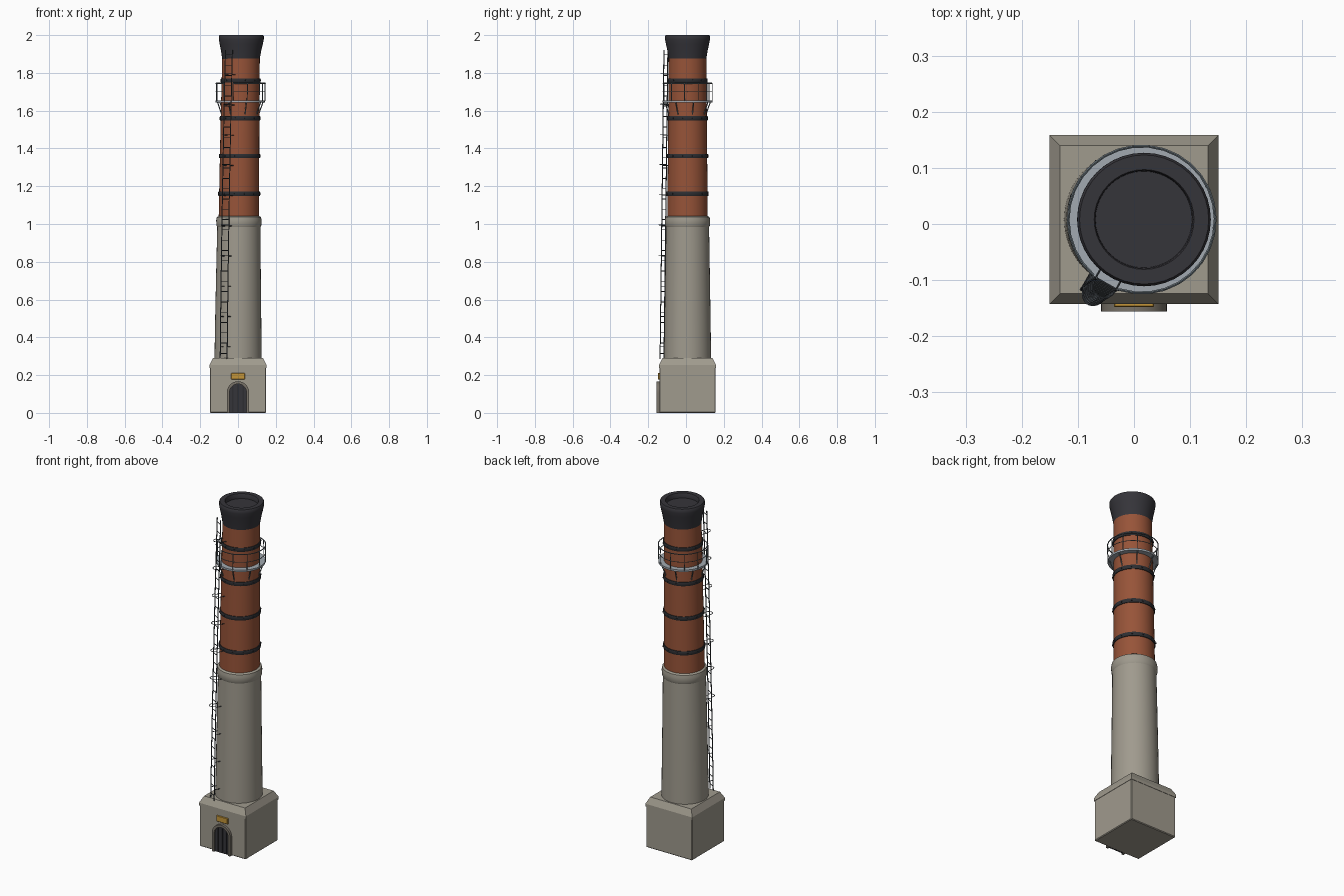
import bpy, bmesh, math
from mathutils import Vector, Matrix

if "Cube" in bpy.data.objects:
    bpy.data.objects.remove(bpy.data.objects["Cube"])

CY = 0.008                      # depth of the chimney axis


def material(name, r, g, b):
    m = bpy.data.materials.new(name)
    m.diffuse_color = (r, g, b, 1)
    m.use_nodes = True
    m.node_tree.nodes["Principled BSDF"].inputs["Base Color"].default_value = m.diffuse_color
    return m


CONCRETE = material("concrete", 0.35, 0.325, 0.27)
TRIM = material("door surround stone", 0.19, 0.17, 0.14)
BRICK = material("red brick", 0.31, 0.088, 0.04)
SOOT = material("sooty cap", 0.036, 0.035, 0.042)
IRON = material("black iron", 0.026, 0.027, 0.031)
GRATING = material("pale steel", 0.36, 0.40, 0.44)
RAILING = material("grey steel", 0.13, 0.16, 0.18)
LADDER = material("dark steel", 0.06, 0.07, 0.08)
BRASS = material("brass", 0.55, 0.30, 0.04)


def lean(z):
    """Sideways drift of the axis: the stack bends slightly towards +x."""
    return 0.0045 * z * z


def shaft_r(z):
    """Radius of the brick shaft at a height."""
    return 0.107 - (z - 1.04) * 0.009


def polar(deg, r, z):
    a = math.radians(deg)
    return Vector((lean(z) + r * math.cos(a), CY + r * math.sin(a), z))


def finish(name, bm, mat, smooth=True):
    bmesh.ops.recalc_face_normals(bm, faces=bm.faces)
    me = bpy.data.meshes.new(name)
    bm.to_mesh(me)
    bm.free()
    me.materials.append(mat)
    ob = bpy.data.objects.new(name, me)
    bpy.context.collection.objects.link(ob)
    if smooth:
        bpy.ops.object.select_all(action='DESELECT')
        ob.select_set(True)
        bpy.context.view_layer.objects.active = ob
        bpy.ops.object.shade_smooth_by_angle(angle=math.radians(35))
    return ob


def lathe(name, profile, mat, segs=40, closed=False):
    """Spin (radius, height) points around the leaning axis."""
    bm = bmesh.new()
    rings = [[bm.verts.new(polar(360 * i / segs, r, z)) for i in range(segs)]
             for r, z in profile]
    pairs = list(zip(rings, rings[1:])) + ([(rings[-1], rings[0])] if closed else [])
    for a, b in pairs:
        for i in range(segs):
            j = (i + 1) % segs
            bm.faces.new((a[i], a[j], b[j], b[i]))
    if not closed:
        bm.faces.new(rings[0])
        bm.faces.new(rings[-1])
    return finish(name, bm, mat)


def rod(bm, a, b, r, sides=6):
    d = b - a
    m = Matrix.Translation((a + b) / 2) @ d.to_track_quat('Z', 'Y').to_matrix().to_4x4()
    bmesh.ops.create_cone(bm, cap_ends=True, segments=sides, radius1=r, radius2=r,
                          depth=d.length, matrix=m)


def path(bm, pts, r, sides=6):
    for a, b in zip(pts, pts[1:]):
        rod(bm, a, b, r, sides)


def box(name, lo, hi, mat, bevel=0.0):
    bm = bmesh.new()
    lo, hi = Vector(lo), Vector(hi)
    s = hi - lo
    bmesh.ops.create_cube(bm, size=1, matrix=Matrix.Translation((lo + hi) / 2)
                          @ Matrix.Diagonal((s.x, s.y, s.z, 1)))
    if bevel:
        bmesh.ops.bevel(bm, geom=bm.edges[:], offset=bevel, segments=1, affect='EDGES')
    return finish(name, bm, mat, False)


def arch(w, spring, n=14):
    """Outline of a round-topped opening, as (x, z)."""
    return ([(w, 0.0)] + [(w * math.cos(math.pi * i / n), spring + w * math.sin(math.pi * i / n))
                          for i in range(n + 1)] + [(-w, 0.0)])


# Square base block with a sloped top
box("base_block", (-0.149, CY - 0.149, 0), (0.149, CY + 0.149, 0.243), CONCRETE, 0.004)
bm = bmesh.new()
rings = []
for h, z in ((0.151, 0.237), (0.151, 0.253), (0.132, 0.29)):
    rings.append([bm.verts.new((sx * h, CY + sy * h, z))
                  for sx, sy in ((-1, -1), (1, -1), (1, 1), (-1, 1))])
for a, b in zip(rings, rings[1:]):
    for i in range(4):
        bm.faces.new((a[i], a[(i + 1) % 4], b[(i + 1) % 4], b[i]))
bm.faces.new(rings[0])
bm.faces.new(rings[-1])
finish("base_sloped_top", bm, CONCRETE, False)

# Concrete shaft, collar, brick shaft and flared cap
lathe("concrete_shaft", [(0.125, 0.285), (0.122, 0.5), (0.118, 0.75), (0.114, 1.0)], CONCRETE)
lathe("concrete_collar", [(0.112, 0.98), (0.119, 0.993), (0.120, 1.02), (0.117, 1.036),
                          (0.106, 1.043)], CONCRETE)
lathe("brick_shaft", [(shaft_r(z), z) for z in (1.03, 1.25, 1.45, 1.65, 1.89)], BRICK)
lathe("flared_cap", [(0.099, 1.872), (0.102, 1.89), (0.107, 1.92), (0.114, 1.952),
                     (0.119, 1.978), (0.119, 1.994), (0.115, 2.0), (0.089, 2.0),
                     (0.087, 1.997), (0.086, 1.972)], SOOT)

# Iron bands with bolts
bm = bmesh.new()
for z in (1.16, 1.36, 1.56, 1.76):
    r = shaft_r(z)
    lathe("iron_band", [(r - 0.003, z - 0.011), (r + 0.004, z - 0.011), (r + 0.006, z - 0.006),
                        (r + 0.006, z + 0.006), (r + 0.004, z + 0.011), (r - 0.003, z + 0.011)],
          IRON)
    for i in range(12):
        rod(bm, polar(i * 30 + 15, r + 0.004, z), polar(i * 30 + 15, r + 0.009, z), 0.004)
finish("band_bolts", bm, IRON)

# Walkway ring with kick edge
lathe("walkway", [(0.098, 1.644), (0.132, 1.644), (0.132, 1.655), (0.098, 1.655)],
      GRATING, 24, closed=True)

# Handrails, posts and braces, open at the ladder
LAD = -119.5
arc = [LAD + 12 + 336 * i / 28 for i in range(29)]
bm = bmesh.new()
for z, r in ((1.745, 0.0028), (1.70, 0.002)):
    path(bm, [polar(a, 0.131, z) for a in arc], r)
for i in range(11):
    a = arc[0] + 336 * i / 10
    rod(bm, polar(a, 0.131, 1.65), polar(a, 0.131, 1.746), 0.0025)
finish("walkway_railing", bm, RAILING)
bm = bmesh.new()
for i in range(8):
    a = i * 45 + 15
    rod(bm, polar(a, 0.125, 1.646), polar(a, 0.101, 1.58), 0.003)
finish("walkway_braces", bm, RAILING)

# Ladder: two rails, rungs, wall stays and safety hoops
TAN = Vector((-math.sin(math.radians(LAD)), math.cos(math.radians(LAD)), 0))
OUT = Vector((math.cos(math.radians(LAD)), math.sin(math.radians(LAD)), 0))


def ladder_at(z, side=0.0, out=0.0):
    r = 0.155 - 0.0145 * (z - 0.29)
    return polar(LAD, r, z) + TAN * side + OUT * out


Z0, Z1, HALF = 0.285, 1.92, 0.021
bm = bmesh.new()
for s in (-HALF, HALF):
    path(bm, [ladder_at(Z0 + (Z1 - Z0) * i / 8, s) for i in range(9)], 0.0028)
finish("ladder_rails", bm, LADDER)
bm = bmesh.new()
for i in range(30):
    z = 0.315 + i * 0.0545
    rod(bm, ladder_at(z, -HALF), ladder_at(z, HALF), 0.002)
finish("ladder_rungs", bm, LADDER)
bm = bmesh.new()
for i in range(10):
    z = 0.35 + i * 0.16
    for s in (-HALF, HALF):
        rod(bm, ladder_at(z, s), ladder_at(z, s, -0.037), 0.002)
finish("ladder_wall_stays", bm, LADDER)
bm = bmesh.new()
for i in range(7):
    z = 0.835 + i * 0.16
    path(bm, [ladder_at(z, HALF * math.cos(math.pi * k / 8), 0.026 * math.sin(math.pi * k / 8))
              for k in range(9)], 0.002)
finish("ladder_hoops", bm, LADDER)

# Arched door surround
bm = bmesh.new()
outer, inner = arch(0.059, 0.108), arch(0.045, 0.108)
loops = [[bm.verts.new((x, y, z)) for x, z in pts]
         for pts, y in ((outer, -0.138), (outer, -0.156), (inner, -0.156), (inner, -0.138))]
for k in range(4):
    a, b = loops[k], loops[(k + 1) % 4]
    for i in range(len(a) - 1):
        bm.faces.new((a[i], a[i + 1], b[i + 1], b[i]))
for i in (0, -1):
    bm.faces.new([lp[i] for lp in loops])
finish("door_surround", bm, TRIM)

# Arched door leaf with upright battens
bm = bmesh.new()
front = bm.faces.new([bm.verts.new((x, -0.146, z)) for x, z in arch(0.046, 0.108)])
ext = bmesh.ops.extrude_face_region(bm, geom=[front])
bmesh.ops.translate(bm, vec=(0, 0.008, 0),
                    verts=[v for v in ext["geom"] if isinstance(v, bmesh.types.BMVert)])
finish("door_leaf", bm, SOOT, False)
for x in (-0.027, 0.0, 0.027):
    top = 0.105 + math.sqrt(0.045 ** 2 - x * x)
    box("door_batten", (x - 0.004, -0.150, 0.004), (x + 0.004, -0.145, top), IRON)

# Brass plaque above the door
box("plaque", (-0.036, -0.148, 0.177), (0.036, -0.139, 0.211), BRASS, 0.002)
